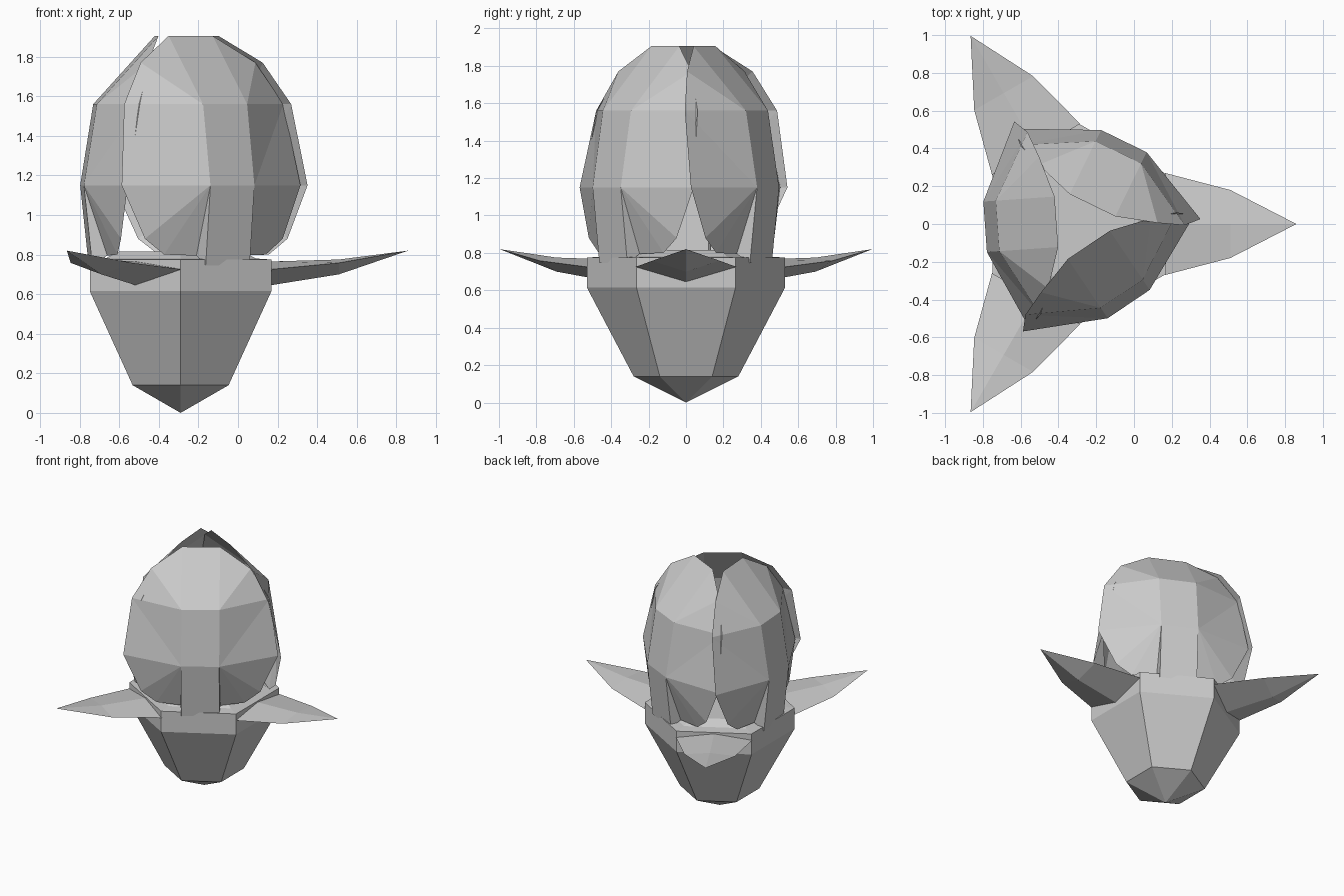
import bpy, bmesh
from math import radians, sin, cos, pi
from mathutils import Matrix, Vector

old = bpy.data.objects.get("Cube")
if old:
    bpy.data.objects.remove(old, do_unlink=True)

AXIS = Matrix.Translation((-0.29, 0, 0))

grey = bpy.data.materials.new("plain_grey")
grey.use_nodes = True
grey.diffuse_color = (0.6, 0.6, 0.6, 1)
grey.node_tree.nodes["Principled BSDF"].inputs["Base Color"].default_value = (0.6, 0.6, 0.6, 1)


def finish(name, bm, turn=0.0, closed=True):
    """Turn the part about the flower axis and make it an object."""
    if closed:
        bmesh.ops.recalc_face_normals(bm, faces=bm.faces)
    bm.transform(AXIS @ Matrix.Rotation(radians(turn), 4, "Z"))
    mesh = bpy.data.meshes.new(name)
    bm.to_mesh(mesh)
    bm.free()
    mesh.materials.append(grey)
    obj = bpy.data.objects.new(name, mesh)
    bpy.context.collection.objects.link(obj)


def skin(bm, rings):
    """Join neighbouring rings with quads."""
    for low, high in zip(rings, rings[1:]):
        for i in range(len(low)):
            j = (i + 1) % len(low)
            bm.faces.new((low[i], low[j], high[j], high[i]))


# Six-sided cup with a pointed foot and a slightly raised lid
bm = bmesh.new()
rings = []
for r, z in [(0.28, 0.14), (0.53, 0.615), (0.53, 0.775), (0.44, 0.78), (0.36, 0.815)]:
    rings.append([bm.verts.new((r * cos(a), r * sin(a), z))
                  for a in [pi / 6 + i * pi / 3 for i in range(6)]])
skin(bm, rings)
tip = bm.verts.new((0, 0, 0))
for i in range(6):
    bm.faces.new((tip, rings[0][(i + 1) % 6], rings[0][i]))
bm.faces.new(rings[-1])
finish("cup", bm)


# Leaf spikes with a diamond section: distance, half width, bottom, middle, top
def leaf(name, turn):
    bm = bmesh.new()
    rings = []
    for x, w, low, mid, top in [(0.455, 0.27, 0.645, 0.725, 0.765),
                                (0.80, 0.18, 0.70, 0.758, 0.775)]:
        rings.append([bm.verts.new(p) for p in
                      ((x, -w, mid), (x, 0, low), (x, w, mid), (x, 0, top))])
    skin(bm, rings)
    bm.faces.new(rings[0])
    tip = bm.verts.new((1.15, 0, 0.82))
    for i in range(4):
        bm.faces.new((rings[1][i], rings[1][(i + 1) % 4], tip))
    finish(name, bm, turn)


# Spoon-shaped petal: flat middle strip with a stem, and a folded wing each side
STRIP = [(0.455, 0.745), (0.498, 1.15), (0.432, 1.56), (0.12, 1.905)]
WING = [(0.14, 0.38, 0.795), (0.31, 0.34, 0.80), (0.42, 0.33, 0.88),
        (0.545, 0.305, 1.15), (0.485, 0.239, 1.56), (0.35, 0.187, 1.77)]


def petal(name, turn):
    bm = bmesh.new()
    shift = -0.02
    sides = []
    for s in (-1, 1):
        stem, low, mid, top = strip = [bm.verts.new((n, s * 0.134 + shift, z)) for n, z in STRIP]
        wing = [bm.verts.new((n, s * u + shift, z)) for u, n, z in WING]
        fans = [(low, [stem] + wing[:5]), (mid, [low, wing[4], wing[5], top])]
        for hub, rim in fans:
            for a, b in zip(rim, rim[1:]):
                bm.faces.new((hub, a, b) if s < 0 else (hub, b, a))
        sides.append(strip)
    left, right = sides
    for i in range(3):
        bm.faces.new((left[i], right[i], right[i + 1], left[i + 1]))
    bmesh.ops.recalc_face_normals(bm, faces=bm.faces)
    # Keep the outer side of the sheet facing away from the axis
    if sum(f.normal.x * f.calc_area() for f in bm.faces) < 0:
        bmesh.ops.reverse_faces(bm, faces=bm.faces)
    finish(name, bm, turn, closed=False)


for label, turn in (("left", 0), ("back", 120), ("front", 240)):
    leaf(label + "_leaf", turn)
for label, turn in (("front", 304), ("back", 64), ("right", 184)):
    petal(label + "_petal", turn)
